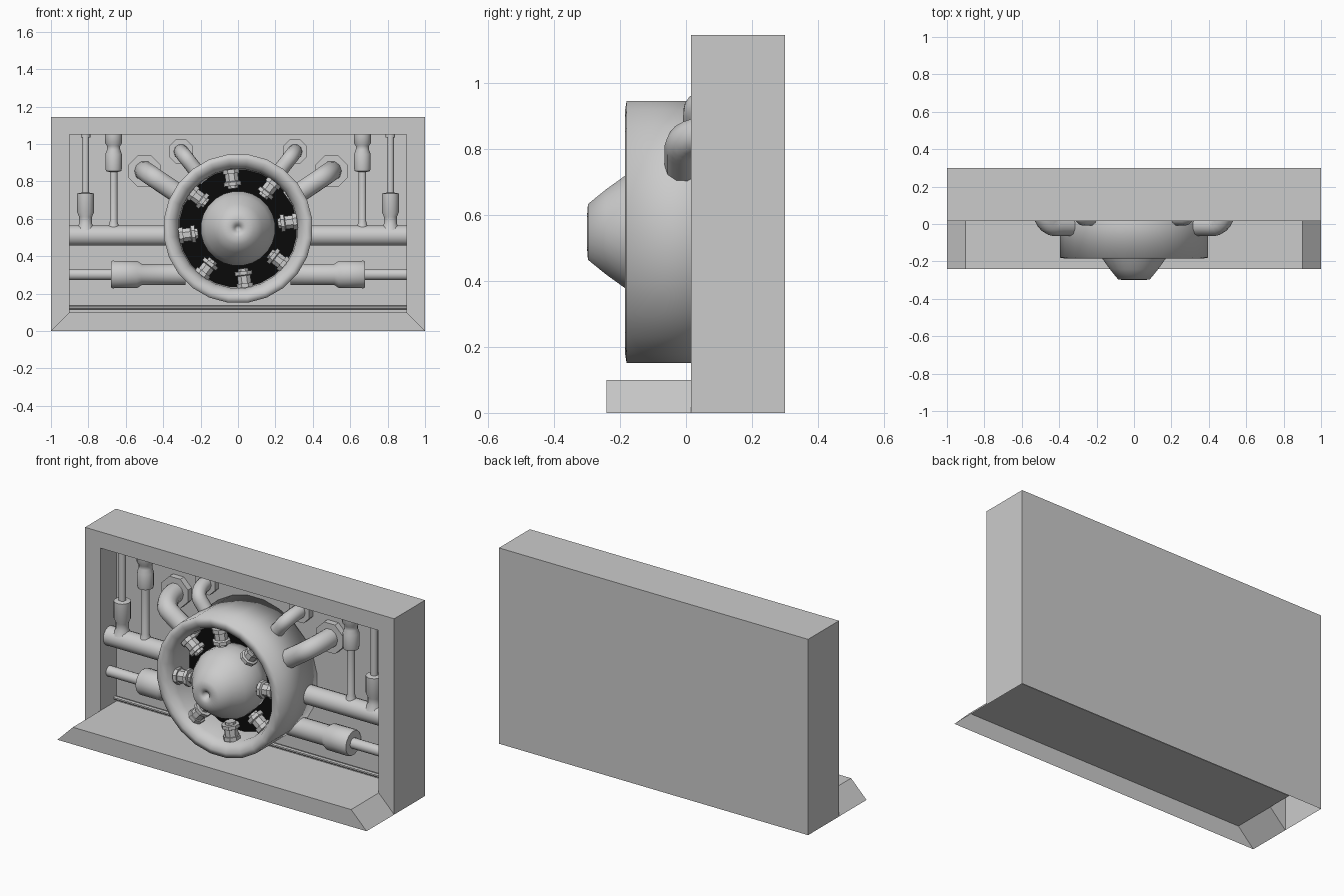
import bpy, bmesh, math
from mathutils import Vector

if "Cube" in bpy.data.objects:
    bpy.data.objects.remove(bpy.data.objects["Cube"])


def material(name, rgb):
    m = bpy.data.materials.new(name)
    m.use_nodes = True
    m.diffuse_color = (*rgb, 1)
    m.node_tree.nodes["Principled BSDF"].inputs["Base Color"].default_value = (*rgb, 1)
    return m


GREY = material("plain grey", (0.6, 0.6, 0.6))
BLACK = material("black", (0.003, 0.003, 0.003))


def finish(name, bm, mat=GREY, smooth=None, weld=True):
    if weld:
        bmesh.ops.remove_doubles(bm, verts=bm.verts, dist=1e-5)
    bmesh.ops.recalc_face_normals(bm, faces=bm.faces)
    mesh = bpy.data.meshes.new(name)
    bm.to_mesh(mesh)
    bm.free()
    mesh.materials.append(mat)
    ob = bpy.data.objects.new(name, mesh)
    bpy.context.collection.objects.link(ob)
    if smooth:
        bpy.ops.object.select_all(action="DESELECT")
        ob.select_set(True)
        bpy.context.view_layer.objects.active = ob
        bpy.ops.object.shade_smooth_by_angle(angle=math.radians(smooth))
    return ob


def lathe(name, profile, origin, axis, sides=16, mat=GREY, smooth=40):
    """Turn (radius, distance) points round an axis; open ends are capped."""
    bm = bmesh.new()
    turn = Vector(axis).to_track_quat("Z", "Y")
    rings = []
    for r, d in profile:
        rings.append([bm.verts.new(Vector(origin) + turn @ Vector((
            r * math.cos(math.tau * (i + 0.5) / sides),
            r * math.sin(math.tau * (i + 0.5) / sides), d))) for i in range(sides)])
    for a, b in zip(rings, rings[1:]):
        for i in range(sides):
            j = (i + 1) % sides
            bm.faces.new((a[i], a[j], b[j], b[i]))
    for ring, point in ((rings[0], profile[0]), (rings[-1], profile[-1])):
        if point[0] > 0.001:
            bm.faces.new(ring)
    return finish(name, bm, mat, smooth)


# Housing: open-bottomed case, mitred front border, recess and projecting sill
FRONT, WALL, BACK, SILL = 0.015, 0.165, 0.3, -0.24
outer = [(-1, 0), (-1, 1.145), (1, 1.145), (1, 0)]
inner = [(-0.9, 0.1), (-0.9, 1.05), (0.9, 1.05), (0.9, 0.1)]
bm = bmesh.new()


def quad(*corners):
    bm.faces.new([bm.verts.new((p[0], y, p[1])) for p, y in corners])


for k in range(3):
    a, b, c, d = outer[k], outer[k + 1], inner[k + 1], inner[k]
    quad((a, FRONT), (b, FRONT), (b, BACK), (a, BACK))
    quad((a, FRONT), (b, FRONT), (c, FRONT), (d, FRONT))
    quad((d, FRONT), (c, FRONT), (c, WALL), (d, WALL))
quad(*[(p, BACK) for p in outer])
quad(*[(p, WALL) for p in inner])
finish("housing", bm)

bm = bmesh.new()
quad((inner[0], SILL), (inner[3], SILL), (inner[3], WALL), (inner[0], WALL))
quad((outer[0], SILL), (outer[3], SILL), (inner[3], SILL), (inner[0], SILL))
for k in (0, 3):
    quad((outer[k], SILL), (inner[k], SILL), (inner[k], FRONT), (outer[k], FRONT))
finish("sill", bm)

# Engine: cowl with a rolled lip, dark core and dimpled spinner, along -y
CENTRE = Vector((0, 0, 0.548))
AHEAD = (0, -1, 0)
lathe("cowl", [(0.4, -WALL), (0.4, 0.18), (0.37, 0.185), (0.34, 0.17), (0.32, 0.13),
               (0.315, -0.02), (0.315, -0.1)], CENTRE, AHEAD, 24, smooth=100)
lathe("engine_core", [(0.316, -0.03), (0.316, 0)], CENTRE, AHEAD, 24, BLACK)
lathe("spinner", [(0.19, -0.02), (0.2, 0.06), (0.2, 0.12), (0.175, 0.18), (0.13, 0.242),
                  (0.085, 0.297), (0.045, 0.3), (0.022, 0.295), (0.016, 0.275), (0, 0.27)],
      CENTRE, AHEAD, 24, smooth=100)

# Ring of eight nuts between the cowl and the spinner
for k in range(8):
    angle = math.radians(7 + 45 * k)
    out = Vector((math.cos(angle), 0, math.sin(angle)))
    lathe(f"engine_nut_{k + 1}", [(0.03, 0.215), (0.03, 0.23), (0.05, 0.23), (0.05, 0.25),
                                  (0.038, 0.255), (0.038, 0.295), (0.047, 0.295), (0.047, 0.318)],
          CENTRE + Vector((0, -0.11, 0)), out, 8, smooth=20)


def elbow(name, start, corner, end, radius):
    """Pipe running out of the wall and bending towards the cowl."""
    curve = bpy.data.curves.new(name, "CURVE")
    curve.dimensions = "3D"
    curve.bevel_depth = radius
    curve.bevel_resolution = 3
    curve.resolution_u = 8
    curve.use_fill_caps = True
    start, corner, end = Vector(start), Vector(corner), Vector(end)
    bend = corner + (end - corner).normalized() * radius * 1.6
    spline = curve.splines.new("BEZIER")
    spline.bezier_points.add(2)
    handles = [(start, start, start.lerp(corner, 0.6)),
               (bend, bend.lerp(corner, 0.6), bend.lerp(end, 0.3)),
               (end, end.lerp(bend, 0.3), end)]
    for p, (co, left, right) in zip(spline.bezier_points, handles):
        p.handle_left_type = p.handle_right_type = "FREE"
        p.co, p.handle_left, p.handle_right = co, left, right
    ob = bpy.data.objects.new(name, curve)
    bpy.context.collection.objects.link(ob)
    curve.materials.append(GREY)
    bpy.ops.object.select_all(action="DESELECT")
    ob.select_set(True)
    bpy.context.view_layer.objects.active = ob
    bpy.ops.object.convert(target="MESH")
    bpy.ops.object.shade_smooth_by_angle(angle=math.radians(50))


# Plumbing, repeated on both sides
DEPTH = 0.095
for side, s in (("left", 1), ("right", -1)):
    across = (s, 0, 0)
    for kind, x, z, y, r, flange, tip in (("outer", 0.5, 0.855, -0.01, 0.055, 0.092, (0.27, 0.7)),
                                          ("inner", 0.305, 0.96, 0.03, 0.04, 0.07, (0.18, 0.8))):
        elbow(f"{kind}_exhaust_{side}", (s * x, WALL, z), (s * x, y, z), (s * tip[0], y, tip[1]), r)
        lathe(f"{kind}_exhaust_flange_{side}", [(flange, -0.002), (flange, 0.035)],
              (s * x, WALL, z), AHEAD, 8, smooth=20)

    lathe(f"main_pipe_{side}", [(0.055, 0.36), (0.055, 0.9)], (0, DEPTH, 0.51), across)
    lathe(f"lower_pipe_{side}", [(0.058, 0.28), (0.058, 0.515), (0.074, 0.54), (0.075, 0.67),
                                 (0.07, 0.68), (0.03, 0.68), (0.03, 0.9)],
          (0, DEPTH, 0.302), across)
    lathe(f"outer_riser_{side}", [(0.05, 0.54), (0.035, 0.575), (0.035, 0.61), (0.046, 0.635),
                                  (0.046, 0.735), (0.02, 0.74), (0.02, 1.035), (0.026, 1.035),
                                  (0.026, 1.05)], (s * 0.815, DEPTH, 0), (0, 0, 1))
    lathe(f"inner_riser_{side}", [(0.03, 0.555), (0.021, 0.585), (0.021, 0.85), (0.042, 0.855),
                                  (0.045, 0.87), (0.045, 0.945), (0.036, 0.97), (0.036, 0.99),
                                  (0.047, 1.005), (0.047, 1.05)], (s * 0.665, DEPTH, 0), (0, 0, 1))

# Thin rod along the foot of the recess
lathe("floor_rod", [(0.011, -0.9), (0.011, 0.9)], (0, 0.148, 0.126), (1, 0, 0), 8)
